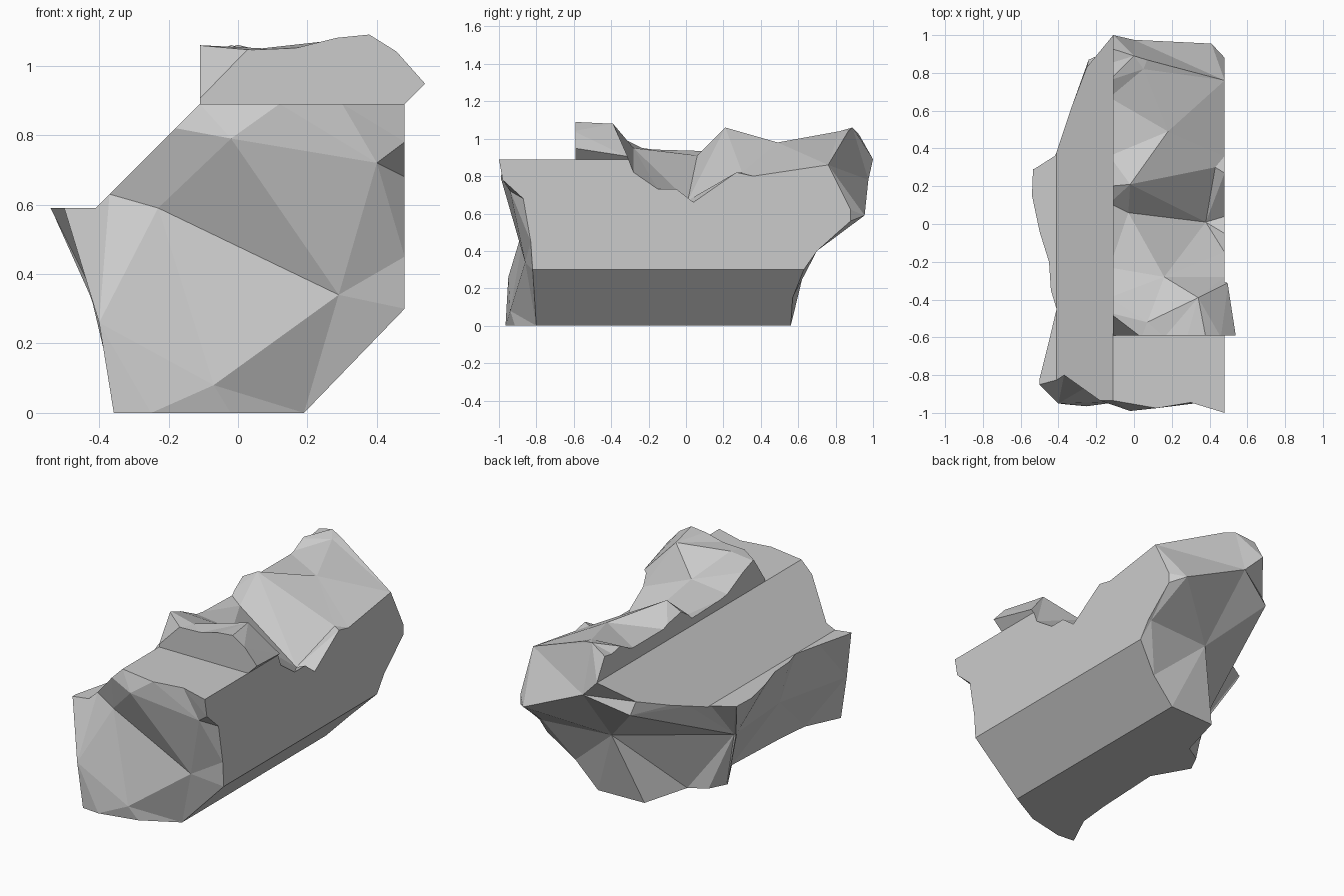
import bpy, bmesh
from mathutils import Vector
from mathutils.geometry import delaunay_2d_cdt

if "Cube" in bpy.data.objects:
    bpy.data.objects.remove(bpy.data.objects["Cube"])


def finish(bm, name):
    bmesh.ops.recalc_face_normals(bm, faces=bm.faces)
    mesh = bpy.data.meshes.new(name)
    bm.to_mesh(mesh)
    bm.free()
    ob = bpy.data.objects.new(name, mesh)
    bpy.context.collection.objects.link(ob)
    return ob


def prism(name, profile, y0, y1):
    """Extrude an (x, z) outline along y."""
    bm = bmesh.new()
    face = bm.faces.new([bm.verts.new((x, y0, z)) for x, z in profile])
    ext = bmesh.ops.extrude_face_region(bm, geom=[face])
    moved = [v for v in ext['geom'] if isinstance(v, bmesh.types.BMVert)]
    bmesh.ops.translate(bm, verts=moved, vec=(0, y1 - y0, 0))
    return finish(bm, name)


def fracture(name, points, place, far):
    """Solid between a faceted broken surface (u, v, height) and a far plane."""
    flat = delaunay_2d_cdt([Vector(p[:2]) for p in points], [], [], 0, 1e-5)
    bm = bmesh.new()
    near, back = [], []
    for co, orig in zip(flat[0], flat[3]):
        near.append(bm.verts.new(place(co.x, co.y, points[orig[0]][2])))
        back.append(bm.verts.new(place(co.x, co.y, far)))
    for f in flat[2]:
        bm.faces.new([near[i] for i in f])
        bm.faces.new([back[i] for i in reversed(f)])
    for e in [e for e in bm.edges if e.is_boundary and e.verts[0] in near]:
        a, b = (near.index(v) for v in e.verts)
        bm.faces.new((near[a], near[b], back[b], back[a]))
    ob = finish(bm, name)
    ob.hide_render = True
    return ob


def cut(ob, cutter):
    m = ob.modifiers.new("cut", 'BOOLEAN')
    m.operation, m.solver, m.object = 'DIFFERENCE', 'EXACT', cutter
    bpy.context.view_layer.objects.active = ob
    bpy.ops.object.modifier_apply(modifier=m.name)


# Broken front end: (x, z, y)
front = fracture("front_cutter", [
    (-.8, -.2, -.93), (.1, -.2, -.85), (.8, -.2, -.8), (-.8, .26, -.95), (-.8, .59, -.85),
    (-.8, 1.4, -.9), (.8, 1.4, -1), (.8, .78, -.98), (.8, .3, -.82),
    (-.36, 0, -.955), (-.25, 0, -.965), (-.07, .08, -.94), (.19, 0, -.8),
    (.29, .34, -.86), (.48, .3, -.82), (.48, .45, -.83), (.48, .68, -.87),
    (.40, .72, -.94), (.48, .78, -.98), (.48, .89, -1), (.3, .89, -.945),
    (.12, .89, -.975), (-.11, .89, -.935), (-.02, .79, -.99), (-.18, .82, -.935),
    (-.37, .63, -.8), (-.23, .59, -.85), (-.4, .26, -.95), (-.5, .59, -.85)],
    lambda u, v, h: (u, h, v), -1.6)

# Broken back end: (x, z, y)
back = fracture("back_cutter", [
    (-.8, -.2, .05), (0, -.2, .54), (.8, -.2, .56), (-.8, .59, .3), (-.8, 1.4, .8),
    (.8, 1.4, .7), (.8, .6, .85), (.8, .4, .71), (.8, .3, .62), (0, 1.06, .89),
    (.05, 1.4, .8), (-.11, .89, 1), (0, .78, .975), (.41, .59, .955), (.48, .56, .88),
    (.48, .62, .88), (.48, .86, .76), (.46, .4, .7), (.48, .3, .63), (.33, .15, .57),
    (.19, 0, .56), (-.11, 0, .55), (-.19, 0, .26), (-.29, 0, .2), (.03, .41, .66),
    (-.25, .75, .83), (-.24, .68, .87), (-.33, .67, .62), (-.37, .63, .5), (-.42, .59, .36),
    (-.53, .59, .29), (-.41, .33, .13), (-.34, 0, .1)],
    lambda u, v, h: (u, h, v), 1.6)

# Broken left side: (y, z, x)
left = fracture("left_cutter", [
    (-1.2, -.2, -.34), (0, -.2, -.27), (1.2, -.2, -.4), (-1.2, .7, -.54), (0, .7, -.52),
    (1.2, .7, -.56), (-.96, 0, -.36), (-.75, 0, -.26), (-.55, 0, -.24), (-.12, 0, -.22),
    (.09, 0, -.34), (-.95, .26, -.4), (-.4, .3, -.34), (.1, .33, -.41),
    (-.82, .59, -.5), (-.62, .59, -.45), (-.45, .59, -.41), (-.35, .59, -.44),
    (-.2, .59, -.45), (-.04, .59, -.5), (.15, .59, -.54), (.28, .59, -.535)],
    lambda u, v, h: (h, u, v), -1.2)

# Broken top: (x, y, z), one list per strip
edge = [(-.11, -.47, 1.06), (-.11, -.39, 1.03), (-.11, -.23, .95), (-.11, .11, .94),
        (-.11, .2, 1.0), (-.11, .36, .97), (-.11, .67, .97), (-.11, .76, 1.02),
        (-.11, .85, 1.0)]
start = [(-.12, .88), (.04, 1.045), (.16, 1.05), (.28, 1.08), (.38, 1.09),
         (.46, 1.04), (.54, .95), (.65, .82)]
middle = [(.07, -.52, 1.05), (.34, -.39, 1.08), (.5, -.31, .9), (.16, -.28, .95),
          (.38, .01, .67), (-.03, .06, .91), (-.02, .21, 1.06), (.43, .3, .82),
          (.18, .49, .98), (.05, .82, 1.04), (0, .89, 1.06)]
right = [(.48, -.28, .82), (.48, -.15, .73), (.48, -.05, .73), (.48, .04, .66),
         (.48, .27, .82), (.48, .36, .8), (.48, .76, .86)]
top = fracture("top_cutter",
               [(-.13, y, z) for _, y, z in edge] + middle + right
               + [(x, -.6, z) for x, z in start]
               + [(.65, -.28, .8), (.65, .04, .66), (.65, .36, .8), (.65, .76, .86),
                  (-.13, 1.2, 1.06), (.2, 1.2, 1.06), (.65, 1.2, .9)],
               lambda u, v, h: (u, v, h), 1.7)

# Ledge in front of the broken top
ledge = prism("ledge_cutter", [(-.3, .89), (.8, .89), (.8, 1.6), (-.3, 1.6)], -1.5, -.59)
ledge.hide_render = True

# Main stone with stepped, chamfered section
stone = prism("stone_body", [(-.7, 0), (.19, 0), (.48, .3), (.48, 1.35), (-.11, 1.35),
                             (-.11, .89), (-.41, .59), (-.7, .59)], -1.12, 1.12)
for c in (ledge, top, left, front, back):
    cut(stone, c)

# Overhanging remnant of the upper moulding
overhang = prism("overhang", [(.479, .889), (.6, 1.01), (.6, 1.3), (.479, 1.3)], -.59, -.29)
cut(overhang, top)

for c in (ledge, top, left, front, back):
    bpy.data.objects.remove(c)
